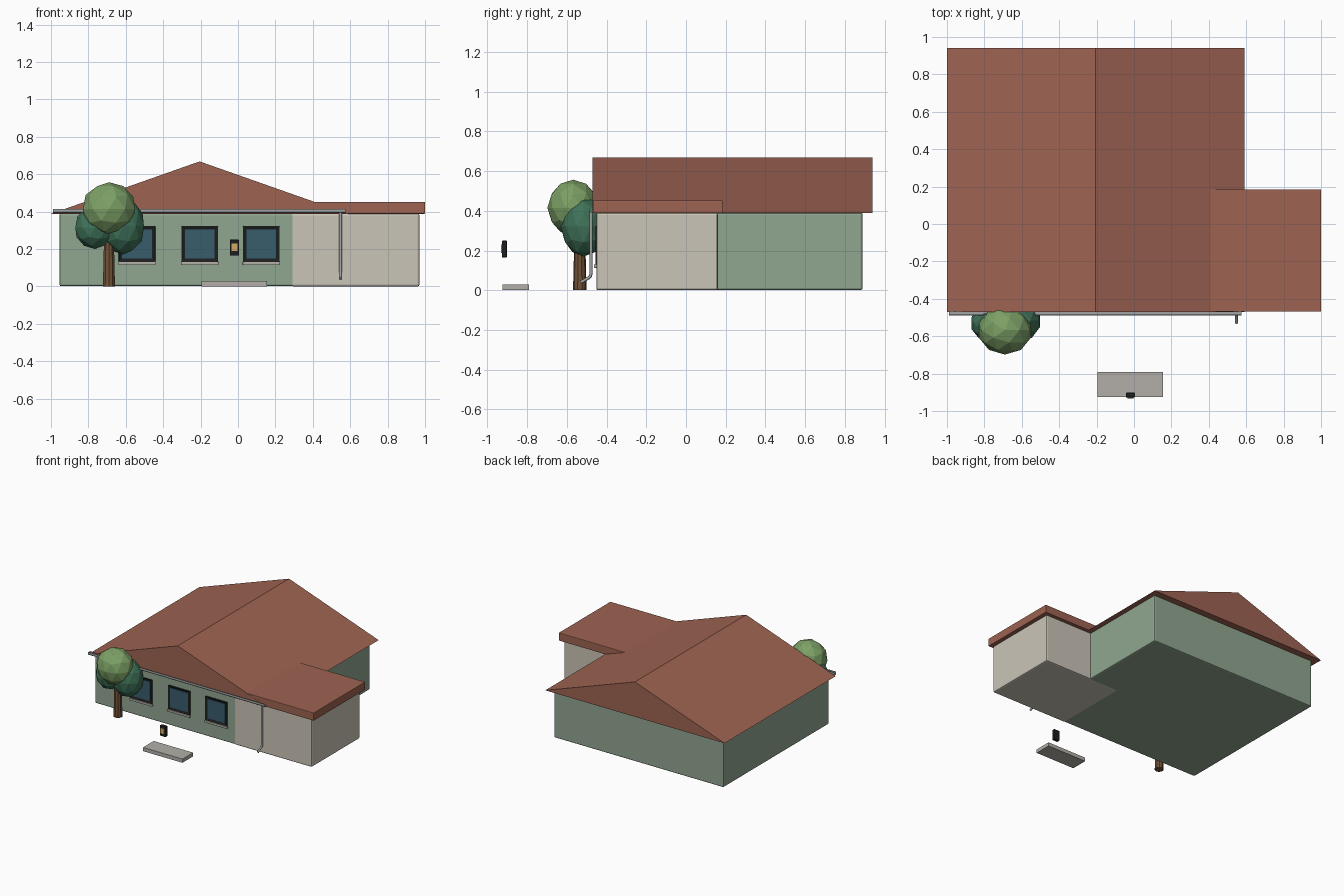
import bpy, bmesh
from mathutils import Vector

if "Cube" in bpy.data.objects:
    bpy.data.objects.remove(bpy.data.objects["Cube"])


def mat(name, r, g, b):
    m = bpy.data.materials.new(name)
    m.diffuse_color = (r, g, b, 1)
    m.use_nodes = True
    m.node_tree.nodes["Principled BSDF"].inputs["Base Color"].default_value = m.diffuse_color
    return m


GREEN = mat("wall_green", 0.28, 0.38, 0.28)
CREAM = mat("cream", 0.60, 0.56, 0.48)
ROOF = mat("roof_red", 0.34, 0.125, 0.085)
BLACK = mat("black", 0.012, 0.014, 0.014)
GLASS = mat("glass", 0.04, 0.11, 0.15)
STONE = mat("stone", 0.45, 0.43, 0.40)
METAL = mat("metal", 0.36, 0.37, 0.37)
AMBER = mat("amber", 0.65, 0.40, 0.12)
BARK = mat("bark", 0.17, 0.085, 0.04)
LEAF_DARK = mat("leaf_dark", 0.05, 0.17, 0.10)
LEAF_LIGHT = mat("leaf_light", 0.20, 0.35, 0.13)


def finish(bm, name, m, bevel=0.0):
    bmesh.ops.recalc_face_normals(bm, faces=bm.faces)
    me = bpy.data.meshes.new(name)
    bm.to_mesh(me)
    bm.free()
    me.materials.append(m)
    ob = bpy.data.objects.new(name, me)
    bpy.context.collection.objects.link(ob)
    if bevel:
        mod = ob.modifiers.new("bevel", "BEVEL")
        mod.width, mod.segments = bevel, 2
    return ob


def cube(x, y, z):
    bm = bmesh.new()
    bmesh.ops.create_cube(bm, size=1)
    for v in bm.verts:
        v.co = Vector([(a + b) / 2 + c * (b - a) for (a, b), c in zip((x, y, z), v.co)])
    return bm


def box(name, x, y, z, m, bevel=0.0):
    return finish(cube(x, y, z), name, m, bevel)


def prism(name, profile, y0, y1, m):
    # xz profile extruded along y
    bm = bmesh.new()
    f = bm.faces.new([bm.verts.new((x, y0, z)) for x, z in profile])
    ext = bmesh.ops.extrude_face_region(bm, geom=[f])["geom"]
    bmesh.ops.translate(bm, vec=(0, y1 - y0, 0),
                        verts=[g for g in ext if isinstance(g, bmesh.types.BMVert)])
    return finish(bm, name, m)


# House and side wing
box("main_walls", (-0.955, 0.55), (-0.45, 0.89), (0.001, 0.39), GREEN, 0.01)
box("wing_walls", (0.285, 0.97), (-0.452, 0.16), (0, 0.39), CREAM, 0.01)
prism("main_roof", [(-1.0, 0.388), (0.59, 0.388), (-0.205, 0.668)], -0.47, 0.94, ROOF)
box("wing_roof", (0.255, 1.0), (-0.469, 0.185), (0.388, 0.452), ROOF, 0.004)

# Windows: raised frame with recessed glass, plus sill
for i, x in enumerate((-0.54, -0.205, 0.125)):
    bm = cube((x - 0.098, x + 0.098), (-0.458, -0.44), (0.13, 0.323))
    bm.faces.ensure_lookup_table()
    front = min(bm.faces, key=lambda f: f.calc_center_median().y)
    bmesh.ops.inset_region(bm, faces=[front], thickness=0.02)
    bmesh.ops.translate(bm, vec=(0, 0.006, 0), verts=front.verts)
    finish(bm, f"window_frame_{i + 1}", BLACK, 0.003)
    box(f"window_glass_{i + 1}", (x - 0.079, x + 0.079), (-0.4545, -0.445), (0.149, 0.304), GLASS)
    box(f"window_sill_{i + 1}", (x - 0.1, x + 0.1), (-0.463, -0.44), (0.113, 0.13), STONE, 0.002)

# Gutter: open U channel along the front eave
bm = bmesh.new()
prof = [(-0.466, 0.415), (-0.466, 0.398), (-0.471, 0.392), (-0.482, 0.392), (-0.488, 0.398),
        (-0.488, 0.415), (-0.485, 0.415), (-0.485, 0.400), (-0.469, 0.400), (-0.469, 0.415)]
f = bm.faces.new([bm.verts.new((-0.99, y, z)) for y, z in prof])
ext = bmesh.ops.extrude_face_region(bm, geom=[f])["geom"]
bmesh.ops.translate(bm, vec=(1.565, 0, 0), verts=[g for g in ext if isinstance(g, bmesh.types.BMVert)])
finish(bm, "gutter", METAL)

# Downspout with kicked-out foot
cu = bpy.data.curves.new("downspout", "CURVE")
cu.dimensions = "3D"
cu.bevel_depth, cu.bevel_resolution, cu.use_fill_caps = 0.008, 2, True
path = [(-0.478, 0.40), (-0.478, 0.085), (-0.481, 0.072), (-0.49, 0.062), (-0.53, 0.04)]
sp = cu.splines.new("POLY")
sp.points.add(len(path) - 1)
for p, (y, z) in zip(sp.points, path):
    p.co = (0.548, y, z, 1)
cu.materials.append(METAL)
bpy.context.collection.objects.link(bpy.data.objects.new("downspout", cu))

# Front step and lantern
box("front_step", (-0.195, 0.155), (-0.925, -0.79), (0, 0.03), STONE)
box("lantern_body", (-0.044, 0.006), (-0.927, -0.902), (0.165, 0.25), BLACK, 0.004)
box("lantern_pane", (-0.036, -0.002), (-0.932, -0.92), (0.188, 0.23), AMBER, 0.002)

# Tree: tapered trunk and faceted foliage
bm = bmesh.new()
bmesh.ops.create_cone(bm, cap_ends=True, segments=10, radius1=0.034, radius2=0.026, depth=0.32)
bmesh.ops.translate(bm, vec=(-0.69, -0.535, 0.16), verts=bm.verts)
finish(bm, "tree_trunk", BARK)
for name, c, s, m in (
        ("foliage_top", (-0.69, -0.568, 0.415), (0.146, 0.13, 0.142), LEAF_LIGHT),
        ("foliage_left", (-0.765, -0.53, 0.315), (0.11, 0.1, 0.115), LEAF_DARK),
        ("foliage_right", (-0.615, -0.515, 0.32), (0.118, 0.115, 0.15), LEAF_DARK)):
    bm = bmesh.new()
    bmesh.ops.create_icosphere(bm, subdivisions=2, radius=1)
    for v in bm.verts:
        v.co = Vector([a + b * d for a, b, d in zip(c, s, v.co)])
    finish(bm, name, m)
